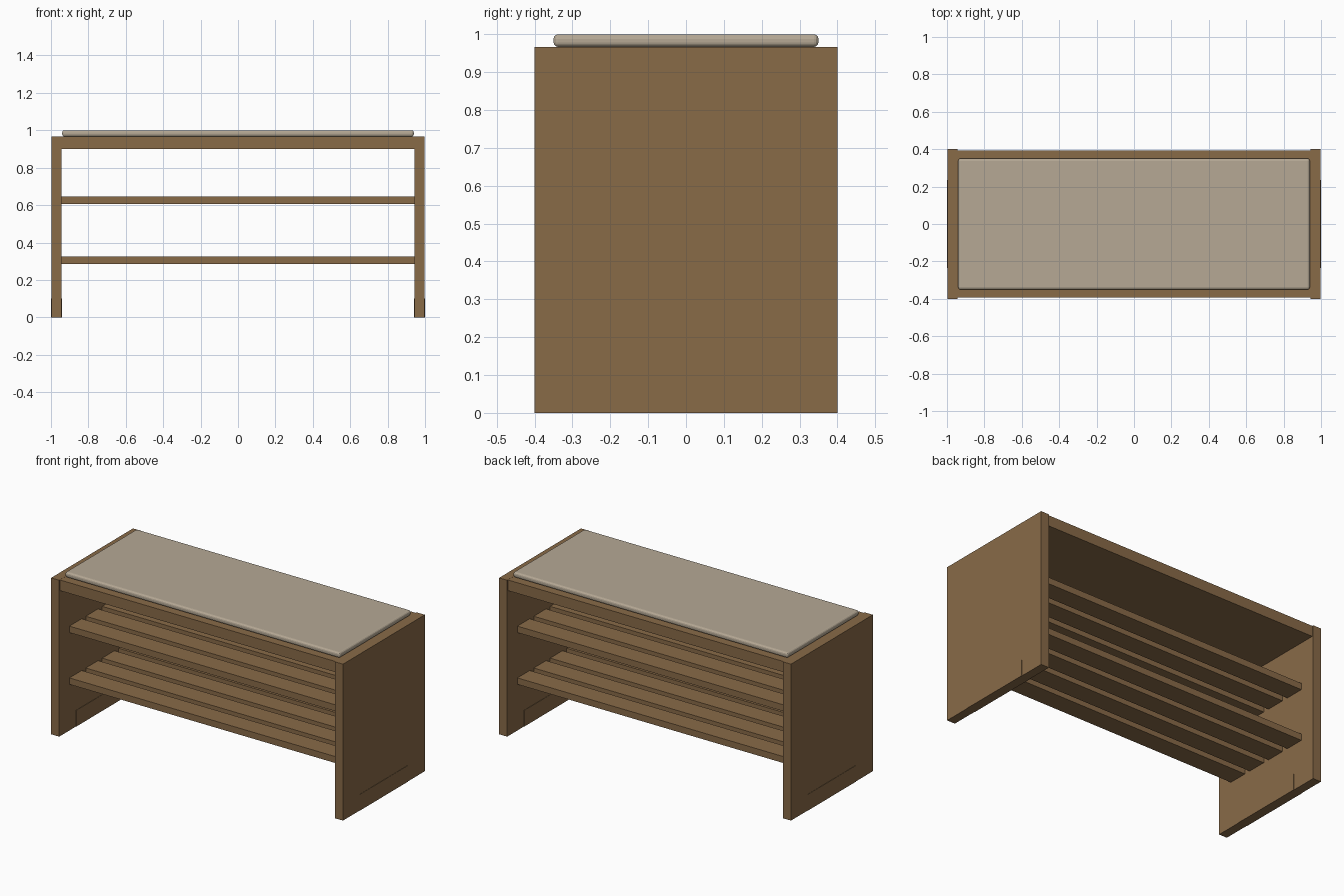
import bpy, bmesh

if "Cube" in bpy.data.objects:
    bpy.data.objects.remove(bpy.data.objects["Cube"])


def material(name, rgb):
    m = bpy.data.materials.new(name)
    m.diffuse_color = (*rgb, 1)
    m.use_nodes = True
    m.node_tree.nodes["Principled BSDF"].inputs["Base Color"].default_value = m.diffuse_color
    return m


wood = material("warm brown wood", (0.25, 0.145, 0.064))
fabric = material("beige fabric", (0.465, 0.395, 0.30))


def box(name, x, y, z, mat):
    """Box from (min, max) ranges on each axis."""
    bm = bmesh.new()
    bmesh.ops.create_cube(bm, size=1)
    for v in bm.verts:
        v.co = [r[0] if c < 0 else r[1] for c, r in zip(v.co, (x, y, z))]
    mesh = bpy.data.meshes.new(name)
    bm.to_mesh(mesh)
    bm.free()
    mesh.materials.append(mat)
    ob = bpy.data.objects.new(name, mesh)
    bpy.context.collection.objects.link(ob)
    return ob


# Side panels, each with a barely raised block at the foot
for side, s in (("left", -1), ("right", 1)):
    box(side + "_panel", sorted((s * 0.943, s * 0.998)), (-0.4, 0.4), (0, 0.967), wood)
    box(side + "_foot_block", sorted((s * 0.941, s * 1.0)), (-0.235, 0.235), (0, 0.1), wood)

# Top board, set back slightly from the panel edges
box("top_board", (-0.943, 0.943), (-0.393, 0.393), (0.9, 0.966), wood)

# Two slatted shelves
for shelf, z in (("lower", 0.285), ("upper", 0.605)):
    for i in range(4):
        y = -0.24 + i * 0.16
        box(f"{shelf}_slat_{i + 1}", (-0.943, 0.943), (y - 0.06, y + 0.06), (z, z + 0.04), wood)

# Thin seat cushion with rounded edges
cushion = box("seat_cushion", (-0.94, 0.94), (-0.35, 0.35), (0.967, 1.0), fabric)
bevel = cushion.modifiers.new("rounded_edges", 'BEVEL')
bevel.width = 0.012
bevel.segments = 3
